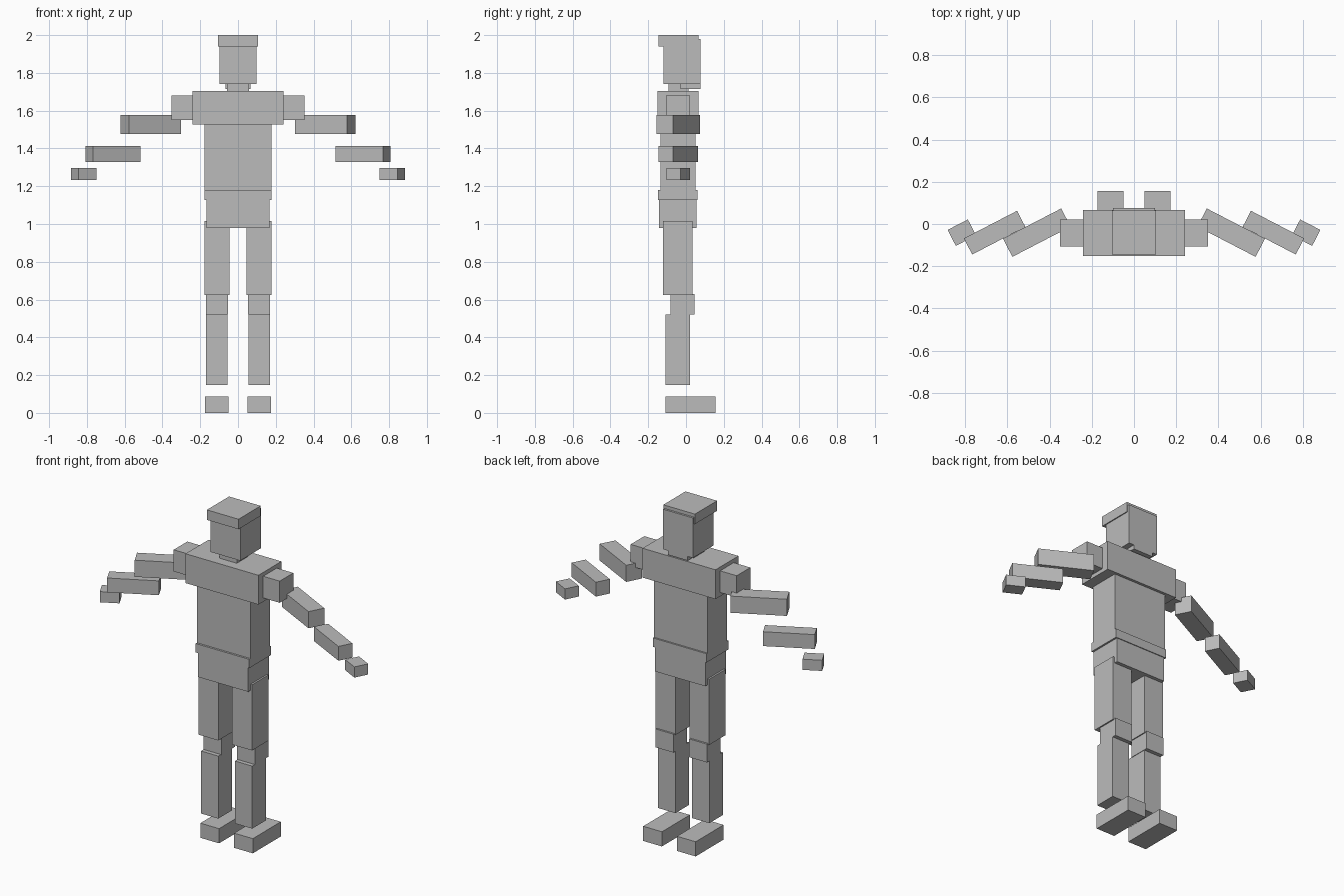
import bpy
import math

grey = bpy.data.materials.new("plain grey")
grey.diffuse_color = (0.5, 0.5, 0.5, 1)


def box(name, x, y, z, angle=0.0):
    """Box from (min, max) ranges, turned about its own vertical axis."""
    ranges = (x, y, z)
    centre = [(a + b) / 2 for a, b in ranges]
    bpy.ops.mesh.primitive_cube_add(size=1, location=centre,
                                    rotation=(0, 0, math.radians(angle)))
    obj = bpy.context.object
    obj.name = name
    obj.scale = [b - a for a, b in ranges]
    obj.data.materials.append(grey)
    return obj


def pair(name, x, y, z, angle=0.0):
    """The same box on both sides of the body."""
    box("right_" + name, x, y, z, angle)
    box("left_" + name, (-x[1], -x[0]), y, z, -angle)


def arm_part(name, cx, length, width, z):
    """Arm segment slanting towards the front."""
    cy = -0.041
    pair(name, (cx - length / 2, cx + length / 2),
         (cy - width / 2, cy + width / 2), z, -27.4)


# Head and neck
box("cap", (-0.105, 0.105), (-0.145, 0.065), (1.94, 2.0))
box("head", (-0.099, 0.099), (-0.12, 0.077), (1.74, 1.98))
box("neck", (-0.057, 0.057), (-0.093, 0.012), (1.69, 1.75))
box("nape", (-0.065, 0.065), (-0.03, 0.077), (1.715, 1.745))

# Trunk
box("chest", (-0.242, 0.242), (-0.152, 0.066), (1.527, 1.703))
box("torso", (-0.178, 0.178), (-0.136, 0.05), (1.17, 1.53))
box("belt", (-0.178, 0.178), (-0.148, 0.06), (1.127, 1.18))
box("pelvis", (-0.167, 0.167), (-0.142, 0.055), (0.98, 1.13))

# Arms
pair("shoulder", (0.235, 0.352), (-0.107, 0.022), (1.55, 1.68))
arm_part("upper_arm", 0.461, 0.311, 0.097, (1.476, 1.576))
arm_part("forearm", 0.661, 0.284, 0.086, (1.328, 1.414))
arm_part("hand", 0.8165, 0.108, 0.085, (1.232, 1.296))

# Legs
pair("thigh", (0.046, 0.178), (-0.121, 0.034), (0.623, 1.017))
pair("knee", (0.052, 0.17), (-0.083, 0.045), (0.52, 0.63))
pair("shin", (0.055, 0.17), (-0.108, 0.022), (0.147, 0.522))
pair("foot", (0.05, 0.174), (-0.108, 0.157), (0.0, 0.088))
